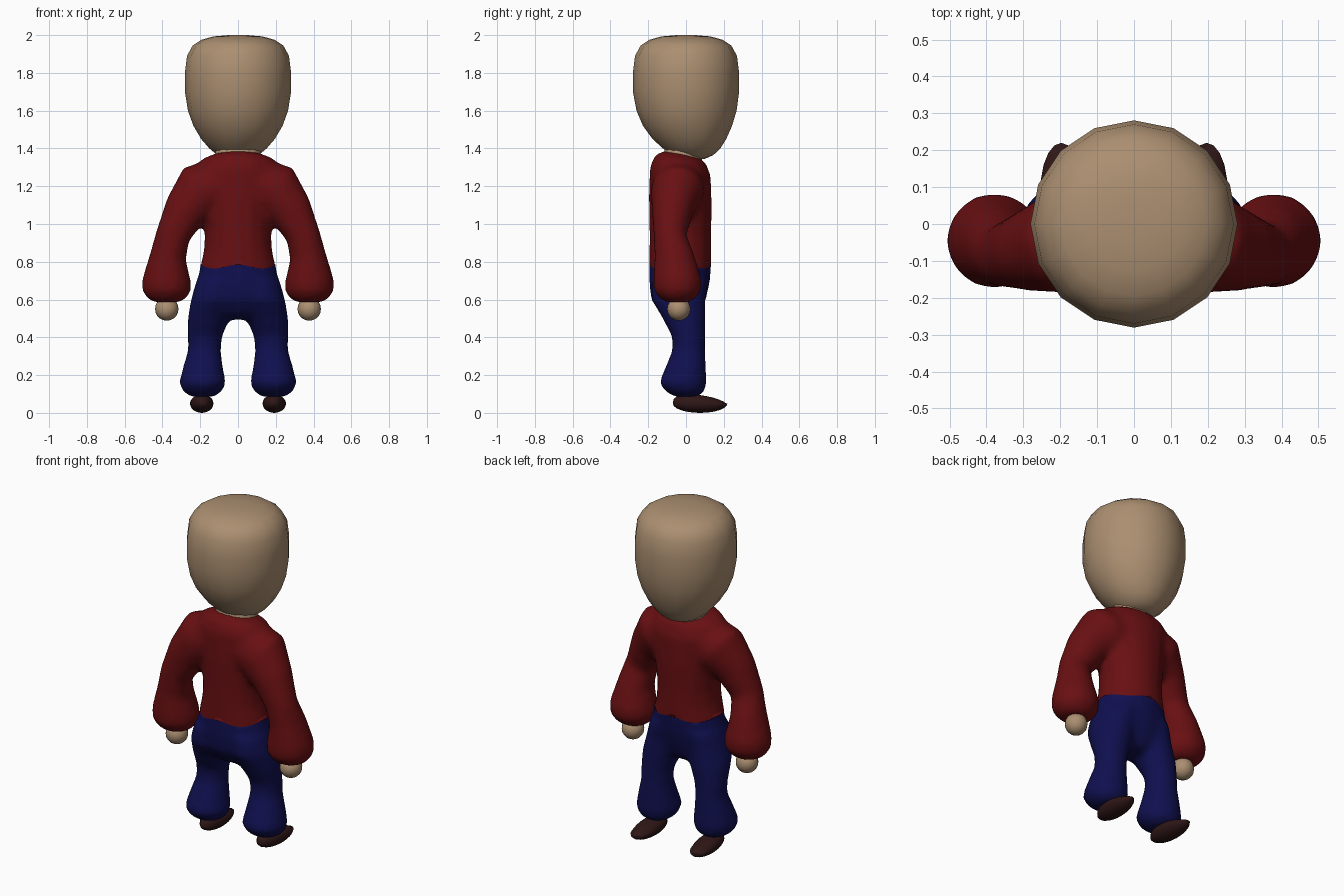
import bpy, bmesh
from math import sin, cos, pi, radians, atan2
from mathutils import Vector

cube = bpy.data.objects.get("Cube")
if cube:
    bpy.data.objects.remove(cube, do_unlink=True)

WAIST = 0.775


def material(name, rgb):
    m = bpy.data.materials.new(name)
    m.use_nodes = True
    colour = (*rgb, 1)
    m.diffuse_color = colour
    bsdf = m.node_tree.nodes["Principled BSDF"]
    bsdf.inputs["Base Color"].default_value = colour
    bsdf.inputs["Roughness"].default_value = 0.8
    return m


skin = material("skin tan", (0.41, 0.275, 0.165))
red = material("shirt red", (0.14, 0.005, 0.006))
blue = material("trouser blue", (0.005, 0.005, 0.08))
brown = material("shoe brown", (0.028, 0.008, 0.008))


def loft(bm, rings, side=1, segs=16, slant=0):
    """Closed tube through rings of (x, y, z, rx, ry, tilt in degrees)."""
    loops = []
    for x, y, z, rx, ry, tilt in rings:
        t = radians(tilt)
        loop = []
        for i in range(segs):
            a = 2 * pi * i / segs
            u, v = rx * cos(a), ry * sin(a)
            loop.append(bm.verts.new((side * (x + u * cos(t)), y + v,
                                      z + u * sin(t) - slant * v)))
        loops.append(loop)
    for a, b in zip(loops, loops[1:]):
        for i in range(segs):
            j = (i + 1) % segs
            bm.faces.new((a[i], a[j], b[j], b[i]))
    bm.faces.new(loops[0])
    bm.faces.new(loops[-1])


def finish(bm, name, mat):
    bmesh.ops.recalc_face_normals(bm, faces=bm.faces[:])
    for f in bm.faces:
        f.smooth = True
    me = bpy.data.meshes.new(name)
    bm.to_mesh(me)
    bm.free()
    me.materials.append(mat)
    ob = bpy.data.objects.new(name, me)
    bpy.context.collection.objects.link(ob)
    return ob


def blend(ob):
    """Fuse overlapping tubes into one soft surface."""
    r = ob.modifiers.new("fuse", 'REMESH')
    r.mode = 'VOXEL'
    r.voxel_size = 0.018
    s = ob.modifiers.new("soften", 'SMOOTH')
    s.factor = 0.5
    s.iterations = 9
    dg = bpy.context.evaluated_depsgraph_get()
    me = bpy.data.meshes.new_from_object(ob.evaluated_get(dg))
    ob.modifiers.clear()
    ob.data = me


def trim_at_waist(ob, keep_above):
    """Cut an open, gently wavy edge where shirt and trousers meet."""
    bm = bmesh.new()
    bm.from_mesh(ob.data)
    bmesh.ops.bisect_plane(bm, geom=bm.verts[:] + bm.edges[:] + bm.faces[:],
                           plane_co=(0, 0, WAIST), plane_no=(0, 0, 1))
    extra = []
    for f in bm.faces:
        c = f.calc_center_median()
        if keep_above:
            cut = c.z < WAIST and abs(c.x) < 0.235
        else:
            cut = c.z > WAIST
        if cut:
            extra.append(f)
    bmesh.ops.delete(bm, geom=extra, context='FACES')
    for v in bm.verts:
        if abs(v.co.z - WAIST) < 0.0005 and abs(v.co.x) < 0.235:
            v.co.z += 0.010 * cos(4 * atan2(v.co.y + 0.03, v.co.x))
    for f in bm.faces:
        f.smooth = True
    bm.to_mesh(ob.data)
    bm.free()


# Waist rings shared by shirt and trousers
waist = [(0, -0.03, 0.95, 0.178, 0.165, 0),
         (0, -0.03, 0.86, 0.182, 0.165, 0),
         (0, -0.03, WAIST, 0.202, 0.165, 0),
         (0, -0.035, 0.68, 0.222, 0.16, 0)]

# Shirt: torso with two puffed sleeves
bm = bmesh.new()
loft(bm, [(0, -0.03, 1.375, 0.11, 0.085, 0),
          (0, -0.03, 1.345, 0.19, 0.135, 0),
          (0, -0.03, 1.28, 0.235, 0.162, 0),
          (0, -0.03, 1.12, 0.2, 0.168, 0)] + waist
     + [(0, -0.035, 0.62, 0.22, 0.155, 0)], slant=0.15)
sleeve = [(0.08, -0.04, 1.21, 0.15, 0.14, 75),
          (0.2, -0.045, 1.17, 0.157, 0.143, 55),
          (0.28, -0.07, 1.07, 0.118, 0.112, 35),
          (0.345, -0.085, 0.94, 0.092, 0.088, 20),
          (0.37, -0.06, 0.83, 0.097, 0.108, 12),
          (0.378, -0.045, 0.70, 0.131, 0.13, 3),
          (0.378, -0.045, 0.645, 0.13, 0.126, 0),
          (0.377, -0.045, 0.6, 0.1, 0.09, 0),
          (0.377, -0.045, 0.585, 0.06, 0.06, 0)]
for side in (1, -1):
    loft(bm, sleeve, side)
shirt = finish(bm, "shirt", red)
blend(shirt)
trim_at_waist(shirt, True)

# Trousers: pelvis with two flared legs
bm = bmesh.new()
loft(bm, waist + [(0, -0.04, 0.6, 0.225, 0.145, 0),
                  (0, -0.03, 0.53, 0.19, 0.11, 0),
                  (0, -0.02, 0.495, 0.1, 0.07, 0)])
leg = [(0.11, -0.035, 0.7, 0.112, 0.15, 0),
       (0.128, -0.04, 0.6, 0.122, 0.145, 0),
       (0.155, -0.01, 0.5, 0.113, 0.115, 0),
       (0.176, 0.015, 0.4, 0.092, 0.088, 0),
       (0.178, 0.015, 0.33, 0.088, 0.088, 0),
       (0.185, 0, 0.25, 0.105, 0.107, 0),
       (0.188, -0.017, 0.16, 0.125, 0.127, 0),
       (0.188, -0.005, 0.115, 0.108, 0.108, 0),
       (0.188, 0, 0.085, 0.06, 0.06, 0)]
for side in (1, -1):
    loft(bm, leg, side)
trousers = finish(bm, "trousers", blue)
blend(trousers)
trim_at_waist(trousers, False)

# Head: rounded block tapering to the neck, leaning forward at the chin
bm = bmesh.new()
profile = [(2.0, 0.05, 0), (1.993, 0.13, 0), (1.975, 0.195, 0),
           (1.945, 0.24, 0), (1.89, 0.27, 0), (1.8, 0.281, 0),
           (1.7, 0.281, 0), (1.6, 0.265, 0.003), (1.52, 0.236, 0.008),
           (1.45, 0.195, 0.018), (1.4, 0.152, 0.03), (1.365, 0.11, 0.035),
           (1.345, 0.06, 0.04)]
loft(bm, [(0, y, z, r, r, 0) for z, r, y in profile])
finish(bm, "head", skin)

# Neck
bm = bmesh.new()
loft(bm, [(0, -0.01, 1.42, 0.12, 0.1, 0), (0, -0.02, 1.3, 0.12, 0.1, 0)],
     slant=0.2)
finish(bm, "neck", skin)

# Hands and shoes, one of each per side
for side, label in ((1, "left"), (-1, "right")):
    bm = bmesh.new()
    bmesh.ops.create_uvsphere(bm, u_segments=16, v_segments=10, radius=0.062)
    bmesh.ops.translate(bm, verts=bm.verts[:],
                        vec=Vector((side * 0.377, -0.038, 0.55)))
    finish(bm, label + "_hand", skin)

    bm = bmesh.new()
    bmesh.ops.create_uvsphere(bm, u_segments=20, v_segments=12, radius=1)
    for v in bm.verts:
        x, y, z = v.co
        toe = (y + 1) / 2
        v.co = (side * (0.187 + 0.01 * toe) + 0.062 * x,
                0.075 + 0.145 * y,
                0.05 - 0.012 * y * (z > 0) + z * (0.05 - 0.012 * toe * (z > 0)))
        v.co.z = max(v.co.z, 0)
    finish(bm, label + "_shoe", brown)
